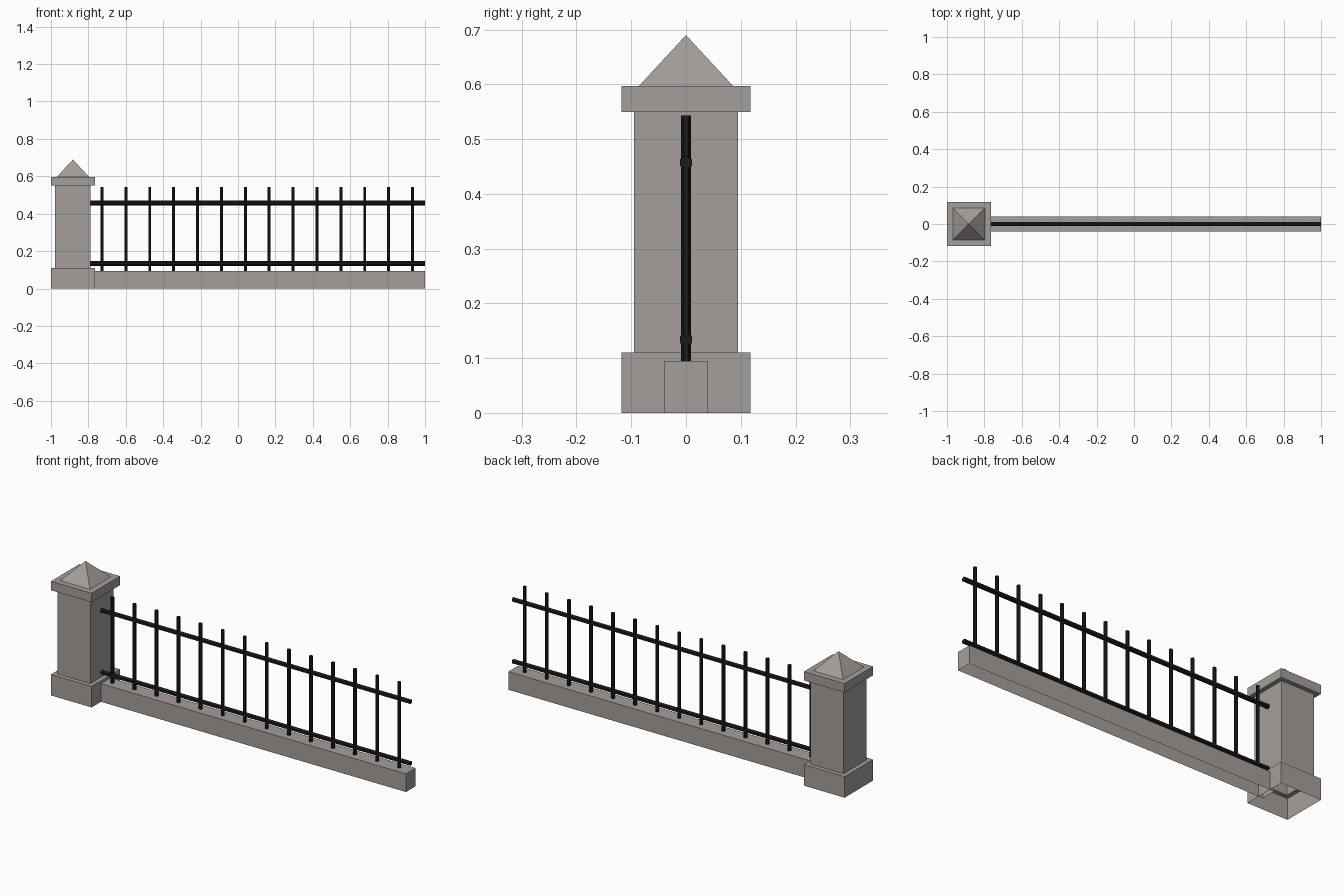
import bpy, bmesh, math
from mathutils import Matrix, Vector

if "Cube" in bpy.data.objects:
    bpy.data.objects.remove(bpy.data.objects["Cube"])


def material(name, rgb):
    m = bpy.data.materials.new(name)
    m.diffuse_color = (*rgb, 1)
    m.use_nodes = True
    m.node_tree.nodes["Principled BSDF"].inputs["Base Color"].default_value = m.diffuse_color
    return m


STONE = material("grey stone", (0.37, 0.345, 0.325))
IRON = material("black iron", (0.01, 0.01, 0.011))
PILLAR_X = -0.8825


def finish(name, bm, mat):
    me = bpy.data.meshes.new(name)
    bmesh.ops.recalc_face_normals(bm, faces=bm.faces)
    bm.to_mesh(me)
    bm.free()
    me.materials.append(mat)
    ob = bpy.data.objects.new(name, me)
    bpy.context.collection.objects.link(ob)
    return ob


def square_stack(name, profile, mat):
    """Square rings (half width, height) joined upwards, open below, pointed on top."""
    bm = bmesh.new()
    rings = []
    for h, z in profile:
        rings.append([bm.verts.new((PILLAR_X + sx * h, sy * h, z))
                      for sx, sy in ((-1, -1), (1, -1), (1, 1), (-1, 1))])
    for a, b in zip(rings, rings[1:]):
        for i in range(4):
            j = (i + 1) % 4
            bm.faces.new((a[i], a[j], b[j], b[i]))
    tip = bm.verts.new((PILLAR_X, 0, 0.69))
    for i in range(4):
        bm.faces.new((rings[-1][i], rings[-1][(i + 1) % 4], tip))
    return finish(name, bm, mat)


def hex_bar(name, start, end, radius):
    start, end = Vector(start), Vector(end)
    d = end - start
    rot = d.to_track_quat('Z', 'Y').to_matrix().to_4x4()
    if abs(d.x) > abs(d.z):  # rails: corners point to front and back
        rot = Matrix.Rotation(math.pi / 2, 4, 'Y') @ Matrix.Rotation(math.pi / 2, 4, 'Z')
    bm = bmesh.new()
    bmesh.ops.create_cone(bm, cap_ends=True, segments=6, radius1=radius, radius2=radius,
                          depth=d.length, matrix=Matrix.Translation((start + end) / 2) @ rot)
    # rotate ring so a corner lies on the y axis
    return finish(name, bm, IRON)


# Pillar: plinth, shaft, cap slab and pyramid top
square_stack("pillar", [(0.1175, 0), (0.1175, 0.11), (0.095, 0.11), (0.095, 0.55),
                        (0.1175, 0.55), (0.1175, 0.597), (0.086, 0.597)], STONE)

# Low wall, open underneath
bm = bmesh.new()
x0, x1 = -0.79, 1.0
bmesh.ops.create_cube(bm, size=1, matrix=Matrix.Translation(((x0 + x1) / 2, 0, 0.0475))
                      @ Matrix.Diagonal((x1 - x0, 0.08, 0.095, 1)))
bm.faces.ensure_lookup_table()
bmesh.ops.delete(bm, geom=[f for f in bm.faces if f.normal.z < -0.5], context='FACES_ONLY')
finish("low_wall", bm, STONE)

# Horizontal rails
for label, z in (("lower", 0.134), ("upper", 0.457)):
    hex_bar(f"{label}_rail", (-0.79, 0, z), (1.0, 0, z), 0.0125)

# Upright pickets
for i in range(14):
    x = -0.727 + i * 1.66 / 13
    hex_bar(f"picket_{i + 1}", (x, 0, 0.095), (x, 0, 0.543), 0.009)
